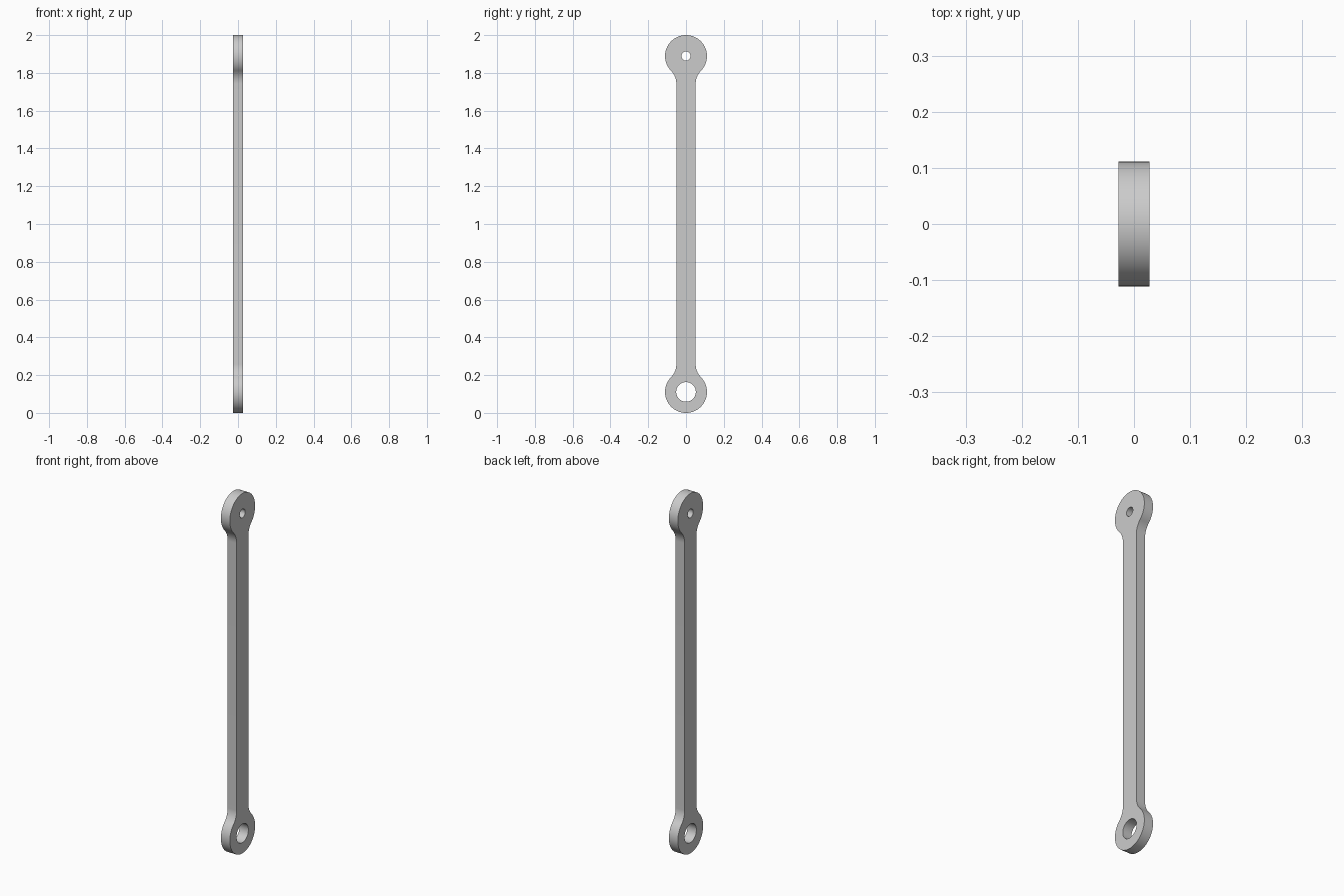
import bpy
import bmesh
from math import sin, cos, atan2, pi, sqrt, radians

cube = bpy.data.objects.get("Cube")
if cube:
    bpy.data.objects.remove(cube, do_unlink=True)

THICK = 0.055         # plate thickness along x
EYE = 0.111           # outer radius of both eyes
HALF = 0.051          # half width of the bar
FILLET = 0.1          # radius blending eye into bar
LOW, HIGH = EYE, 2 - EYE
HOLE_LOW, HOLE_HIGH = 0.052, 0.024


def arc(cy, cz, r, start, end, steps):
    """Points (y, z) along an arc, both ends included."""
    angles = [start + (end - start) * i / steps for i in range(steps + 1)]
    return [(cy + r * cos(a), cz + r * sin(a)) for a in angles]


def add_loop(bm, points):
    verts = [bm.verts.new((-THICK / 2, y, z)) for y, z in points]
    return [bm.edges.new((a, b)) for a, b in zip(verts, verts[1:] + verts[:1])]


# Quarter outline: bottom of the lower eye, round its side, then the fillet
rise = sqrt((EYE + FILLET) ** 2 - (HALF + FILLET) ** 2)
touch = atan2(rise, HALF + FILLET)
quarter = arc(0, LOW, EYE, -pi / 2, touch, 40)
quarter += arc(HALF + FILLET, LOW + rise, FILLET, pi + touch, pi, 14)[1:]

# Mirror the quarter upward, then across the centre line
side = quarter + [(y, 2 - z) for y, z in reversed(quarter)]
outline = side + [(-y, z) for y, z in reversed(side[1:-1])]

# Fill the outline around the two pin holes and extrude the plate
bm = bmesh.new()
edges = add_loop(bm, outline)
for z, r in ((LOW, HOLE_LOW), (HIGH, HOLE_HIGH)):
    edges += add_loop(bm, arc(0, z, r, 0, 2 * pi, 48)[:-1])
bmesh.ops.triangle_fill(bm, use_beauty=True, edges=edges)
result = bmesh.ops.extrude_face_region(bm, geom=bm.faces[:])
moved = [v for v in result["geom"] if isinstance(v, bmesh.types.BMVert)]
bmesh.ops.translate(bm, verts=moved, vec=(THICK, 0, 0))
bmesh.ops.recalc_face_normals(bm, faces=bm.faces[:])

mesh = bpy.data.meshes.new("link_rod")
bm.to_mesh(mesh)
bm.free()
rod = bpy.data.objects.new("link_rod", mesh)
bpy.context.collection.objects.link(rod)

# Plain grey metal
grey = bpy.data.materials.new("light_grey")
grey.use_nodes = True
colour = (0.6, 0.6, 0.6, 1)
grey.diffuse_color = colour
grey.node_tree.nodes["Principled BSDF"].inputs["Base Color"].default_value = colour
mesh.materials.append(grey)

# Smooth round walls, crisp plate edges
bpy.ops.object.select_all(action="DESELECT")
rod.select_set(True)
bpy.context.view_layer.objects.active = rod
bpy.ops.object.shade_smooth_by_angle(angle=radians(30))
